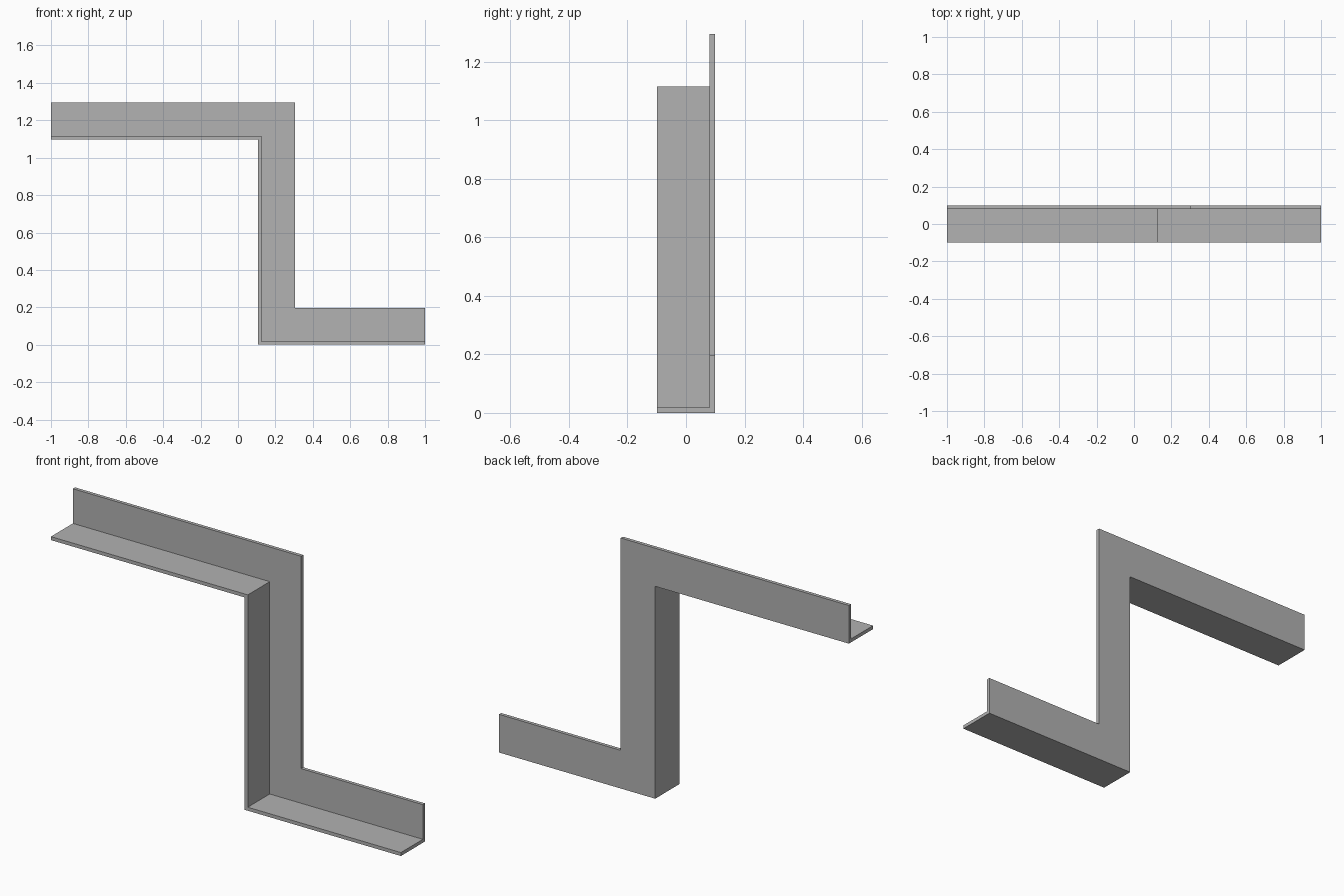
import bpy
import bmesh

cube = bpy.data.objects.get("Cube")
if cube:
    bpy.data.objects.remove(cube, do_unlink=True)

WIDTH, THICK, HALF = 0.197, 0.018, 0.0985

# Single grey metal colour
metal = bpy.data.materials.new("grey_metal")
metal.use_nodes = True
colour = (0.445, 0.445, 0.445, 1)
metal.diffuse_color = colour
metal.node_tree.nodes["Principled BSDF"].inputs["Base Color"].default_value = colour

# L-shaped section: (offset from the path, depth)
section = [(0, -HALF), (THICK, -HALF), (THICK, HALF - THICK),
           (WIDTH, HALF - THICK), (WIDTH, HALF), (0, HALF)]

# Stepped path: (x, z, mitre in x); every offset also rises in z
path = [(-1, 1.097, 0), (0.107, 1.097, 1), (0.107, 0, 1), (1, 0, 0)]

# Sweep the section along the path with mitred corners
bm = bmesh.new()
rings = [[bm.verts.new((x + d * mitre, y, z + d)) for d, y in section]
         for x, z, mitre in path]
for a, b in zip(rings, rings[1:]):
    for i in range(len(section)):
        j = (i + 1) % len(section)
        bm.faces.new((a[i], a[j], b[j], b[i]))

# Close both ends
bm.faces.new(rings[0])
bm.faces.new(rings[-1][::-1])

# Merge the coplanar mitre seams on the flat web
bmesh.ops.dissolve_limit(bm, angle_limit=0.01, verts=bm.verts[:], edges=bm.edges[:])
bmesh.ops.recalc_face_normals(bm, faces=bm.faces[:])

mesh = bpy.data.meshes.new("stepped_angle_bracket")
bm.to_mesh(mesh)
bm.free()
mesh.materials.append(metal)
bracket = bpy.data.objects.new("stepped_angle_bracket", mesh)
bpy.context.collection.objects.link(bracket)
